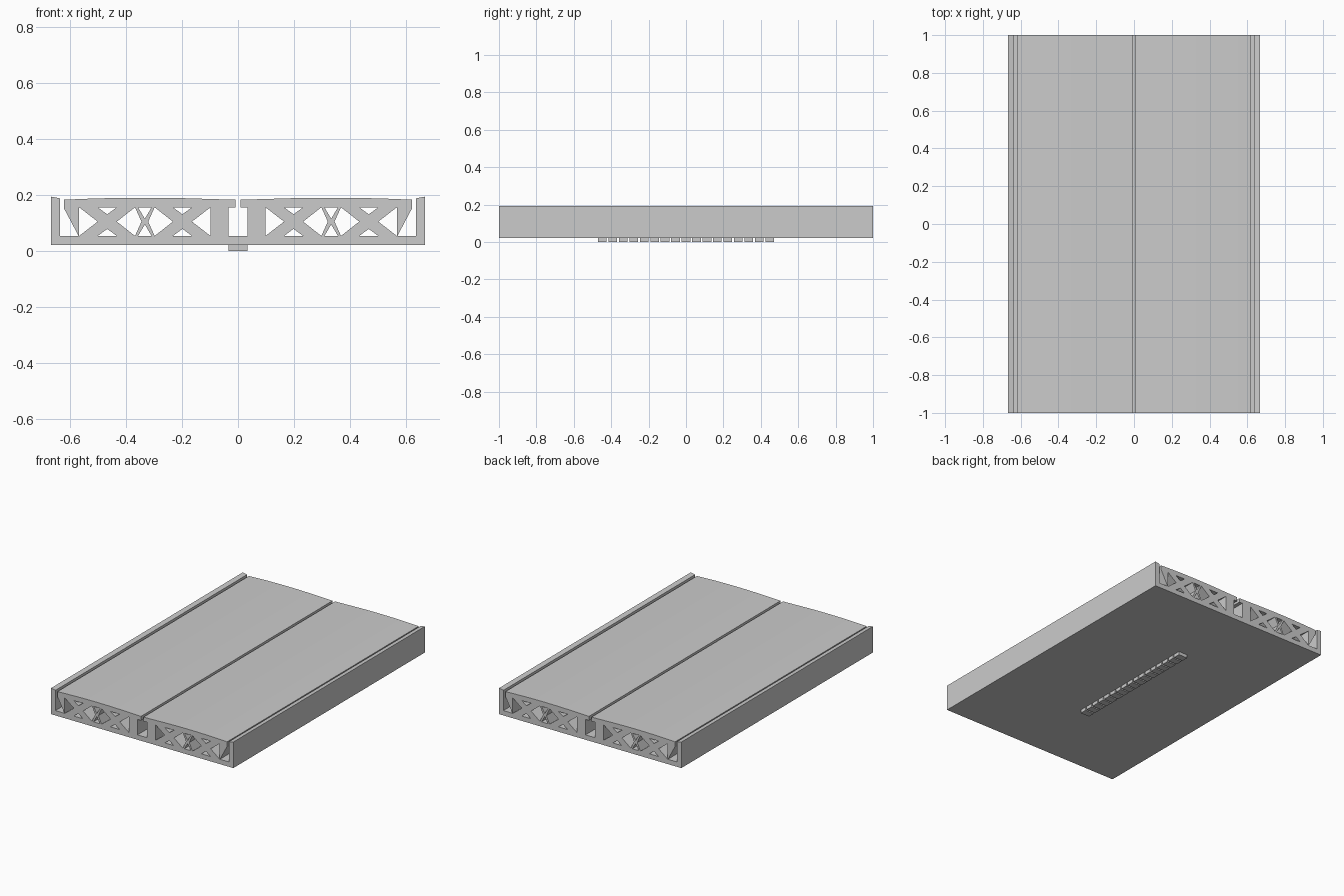
import bpy, bmesh
from mathutils import Vector

if "Cube" in bpy.data.objects:
    bpy.data.objects.remove(bpy.data.objects["Cube"])

HALF_LEN = 1.0
FLOOR, DECK = 0.054, 0.156      # underside and top of the truss openings
MID = (FLOOR + DECK) / 2


def add_object(bm, name):
    mesh = bpy.data.meshes.new(name)
    bm.to_mesh(mesh)
    bm.free()
    ob = bpy.data.objects.new(name, mesh)
    bpy.context.collection.objects.link(ob)
    return ob


def mirrored(points):
    return [(-x, z) for x, z in reversed(points)]


def extruded_profile(name, loops):
    """Fill the outline minus its holes, then extrude along y."""
    bm = bmesh.new()
    for loop in loops:
        vs = [bm.verts.new((x, -HALF_LEN, z)) for x, z in loop]
        for a, b in zip(vs, vs[1:] + vs[:1]):
            bm.edges.new((a, b))
    bmesh.ops.triangle_fill(bm, edges=bm.edges[:], use_beauty=True,
                            normal=Vector((0, -1, 0)))
    ext = bmesh.ops.extrude_face_region(bm, geom=bm.faces[:], use_keep_orig=True)
    moved = [g for g in ext["geom"] if isinstance(g, bmesh.types.BMVert)]
    bmesh.ops.translate(bm, verts=moved, vec=(0, 2 * HALF_LEN, 0))
    bmesh.ops.recalc_face_normals(bm, faces=bm.faces[:])
    return add_object(bm, name)


# Right half of the outline: centre slot, crowned deck, side groove, rail
C, HALF_DECK = 0.332, 0.29      # middle of one deck panel and its half width
N = 8
crown = []
for i in range(1, N):
    t = -1 + 2 * i / N
    crown.append((C + t * HALF_DECK, 0.190 - 0.007 * t * t))
right = [(0.034, FLOOR), (0.034, DECK), (0.009, DECK), (0.009, 0.183)]
right += crown
right += [(0.62, 0.183), (0.62, 0.152), (0.568, FLOOR), (0.634, FLOOR),
          (0.634, 0.188), (0.666, 0.194), (0.666, 0.022)]
outline = right + mirrored(right)

# Truss openings of one quarter, offsets measured from the panel middle C
quarter = [
    [(0.234, FLOOR), (0.234, DECK), (0.168, MID)],              # end triangle
    [(0.100, DECK), (0.168, DECK), (0.134, 0.131)],             # upper triangle
    [(0.100, FLOOR), (0.168, FLOOR), (0.134, 0.079)],           # lower triangle
    [(0.100, MID), (0.035, DECK), (0.012, MID), (0.035, FLOOR)],  # diamond
]
centre = [
    [(-0.024, DECK), (0.024, DECK), (0, 0.115)],
    [(-0.024, FLOOR), (0.024, FLOOR), (0, 0.095)],
]
panel = quarter + [mirrored(h) for h in quarter] + centre
holes = []
for h in panel:
    shifted = [(x + C, z) for x, z in h]
    holes += [shifted, mirrored(shifted)]

extruded_profile("truss_deck_panel", [outline] + holes)

# Plain raised pads along the middle of the underside
bm = bmesh.new()
COUNT, PITCH = 17, 0.056
for i in range(COUNT):
    cube = bmesh.ops.create_cube(bm, size=1)["verts"]
    bmesh.ops.scale(bm, verts=cube, vec=(0.066, 0.046, 0.024))
    bmesh.ops.translate(bm, verts=cube,
                        vec=(0, (i - (COUNT - 1) / 2) * PITCH, 0.012))
add_object(bm, "underside_pads")
